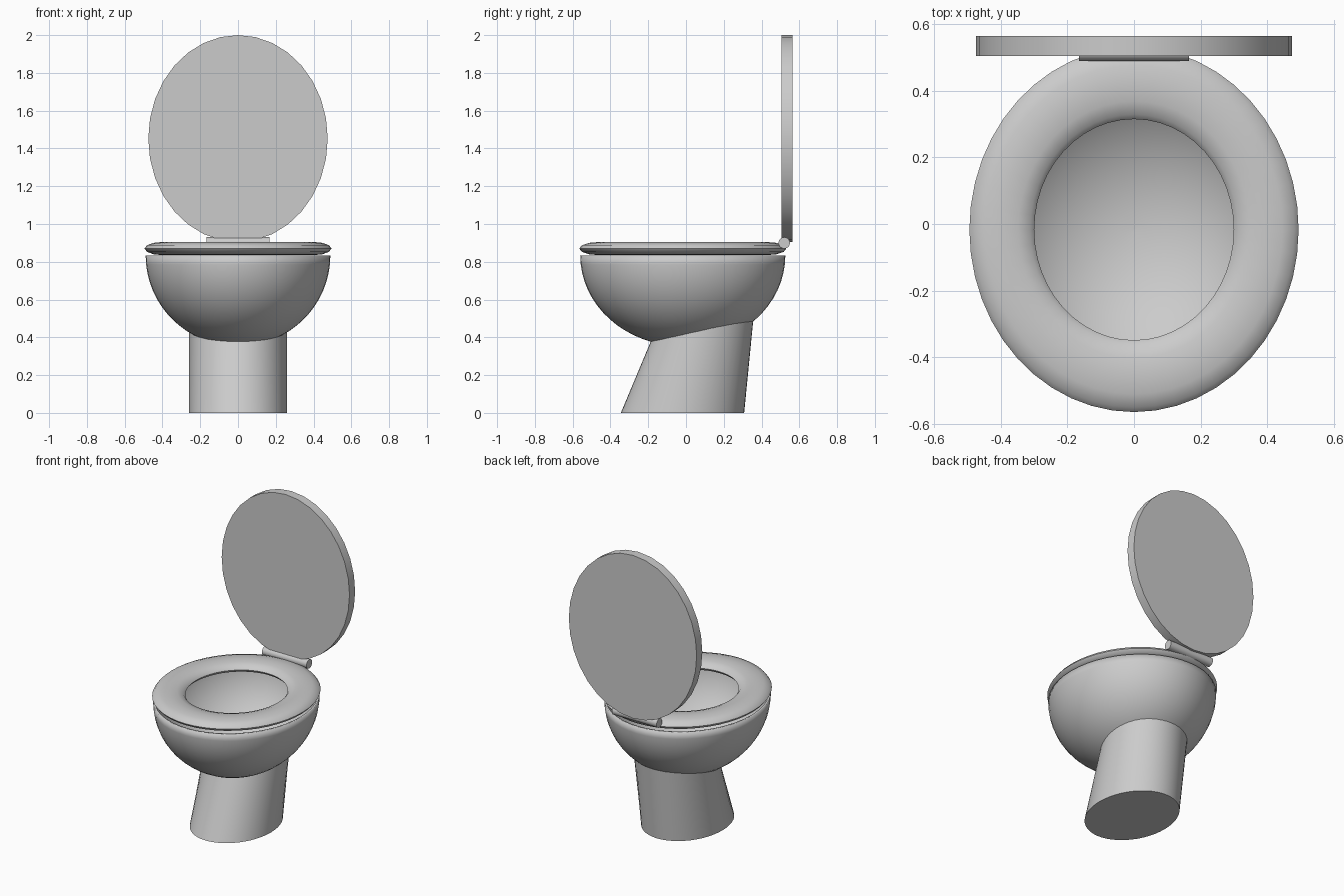
import bpy, bmesh, math
from math import sin, cos, pi, radians

if "Cube" in bpy.data.objects:
    bpy.data.objects.remove(bpy.data.objects["Cube"])

CY = -0.017                      # shared centre of seat and bowl in y
RX, RY, DEPTH, RIM = 0.489, 0.543, 0.48, 0.833   # bowl radii, depth, rim height


def finish(obj, name, angle=40):
    obj.name = name
    bpy.context.view_layer.objects.active = obj
    obj.select_set(True)
    bpy.ops.object.shade_smooth_by_angle(angle=radians(angle))
    obj.select_set(False)
    return obj


def loft(name, rings, cap_first=False, cap_last=False):
    bm = bmesh.new()
    rows = [[bm.verts.new(p) for p in ring] for ring in rings]
    n = len(rows[0])
    for a, b in zip(rows, rows[1:]):
        for i in range(n):
            j = (i + 1) % n
            bm.faces.new((a[i], a[j], b[j], b[i]))
    if cap_first:
        bm.faces.new(rows[0][::-1])
    if cap_last:
        bm.faces.new(rows[-1])
    bmesh.ops.remove_doubles(bm, verts=bm.verts, dist=1e-5)
    bmesh.ops.recalc_face_normals(bm, faces=bm.faces)
    mesh = bpy.data.meshes.new(name)
    bm.to_mesh(mesh)
    bm.free()
    obj = bpy.data.objects.new(name, mesh)
    bpy.context.collection.objects.link(obj)
    return finish(obj, name)


# Bowl: lower half of an ellipsoid, thin hollow shell
def bowl_ring(t, n=48):
    return [(RX * sin(t) * cos(2 * pi * i / n), CY + RY * sin(t) * sin(2 * pi * i / n),
             RIM - DEPTH * cos(t)) for i in range(n)]


STEPS = 16
bowl = loft("bowl", [bowl_ring(max(k, 0.01) / STEPS * pi / 2) for k in range(STEPS + 1)],
            cap_first=True)
shell = bowl.modifiers.new("shell", 'SOLIDIFY')
shell.thickness = 0.012
shell.offset = -1

# Seat: flattened oval torus
bpy.ops.mesh.primitive_torus_add(major_radius=0.3975, minor_radius=0.0975,
                                 major_segments=48, minor_segments=12,
                                 location=(0, CY, 0.87))
seat = bpy.context.object
seat.scale = (1, 1.108, 0.36)
bpy.ops.object.transform_apply(location=False, rotation=False, scale=True)
finish(seat, "seat", 60)
seat.select_set(False)


# Pedestal: leaning oval column whose top edge follows the bowl
def column(a, z):
    front, back = -0.345 + 0.419 * z, 0.308 + 0.098 * z
    return (0.26 * cos(a), (front + back) / 2 + (back - front) / 2 * sin(a), z)


def meet_bowl(a):
    lo, hi = 0.1, RIM
    for _ in range(30):
        z = (lo + hi) / 2
        x, y, _z = column(a, z)
        inside = (x / RX) ** 2 + ((y - CY) / RY) ** 2 + ((z - RIM) / DEPTH) ** 2 < 1
        lo, hi = (lo, z) if inside else (z, hi)
    return column(a, hi + 0.005)


angles = [2 * pi * i / 48 for i in range(48)]
loft("pedestal", [[column(a, 0) for a in angles], [meet_bowl(a) for a in angles]],
     cap_first=True)

# Lid: upright oval disc
lid_angles = [2 * pi * i / 32 for i in range(32)]
loft("lid", [[(0.475 * cos(a), y, 1.4525 + 0.5475 * sin(a)) for a in lid_angles]
             for y in (0.505, 0.565)], cap_first=True, cap_last=True)

# Hinge: horizontal pin between seat and lid
bpy.ops.mesh.primitive_cylinder_add(vertices=32, radius=0.03, depth=0.332,
                                    location=(0, 0.52, 0.90), rotation=(0, pi / 2, 0))
finish(bpy.context.object, "hinge")
